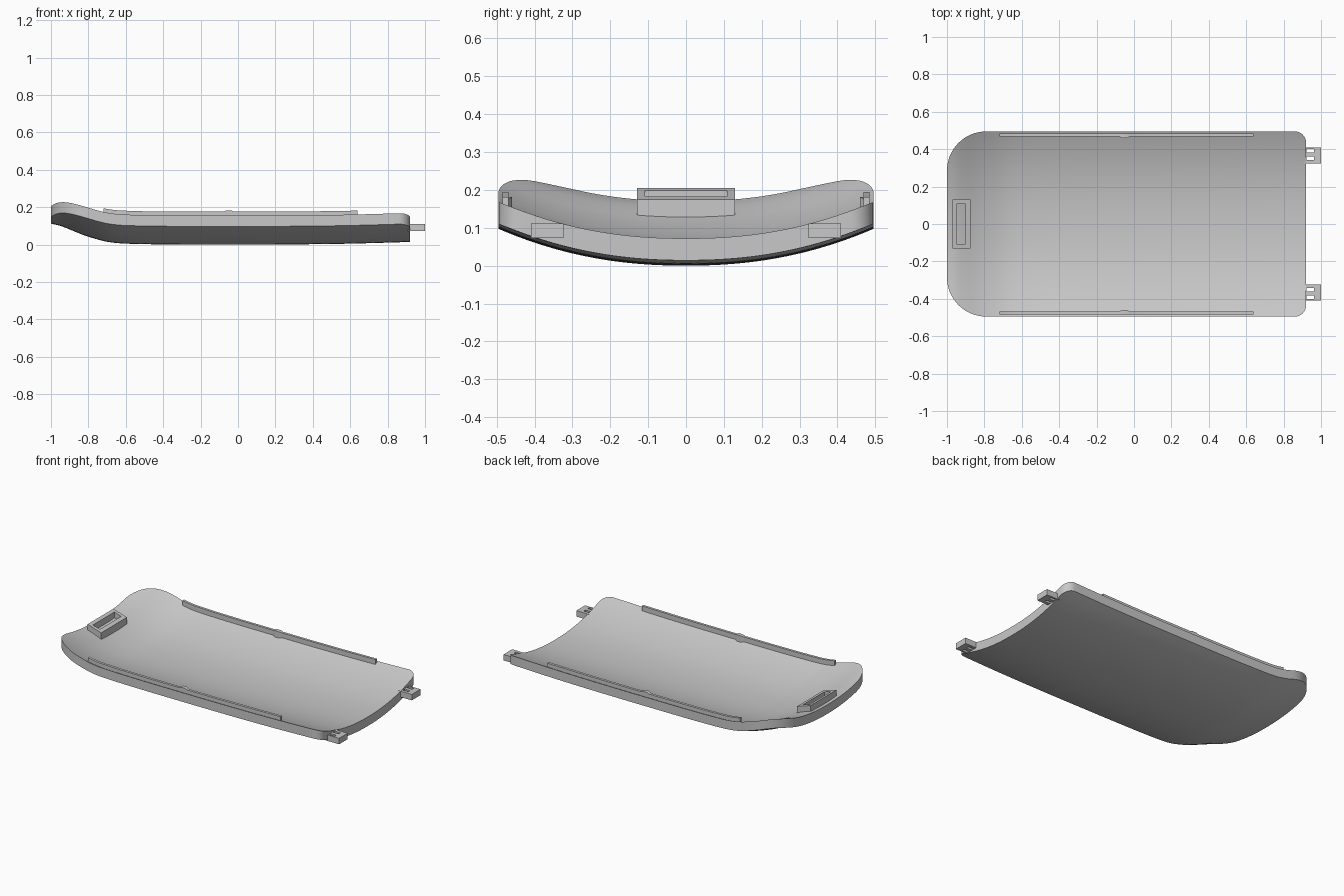
import bpy, bmesh, math

cube = bpy.data.objects.get("Cube")
if cube:
    bpy.data.objects.remove(cube, do_unlink=True)

grey = bpy.data.materials.new("light_grey_plastic")
grey.use_nodes = True
colour = (0.58, 0.58, 0.58, 1)
grey.diffuse_color = colour
grey.node_tree.nodes["Principled BSDF"].inputs["Base Color"].default_value = colour

THICK = 0.058
HALF = 0.495
R_TAIL, R_HINGE = 0.21, 0.06
X0, X1 = -1.0, 0.92

# Lengthwise height of the underside along the centre line
SPINE = [(-1.0, .112), (-.95, .1), (-.9, .081), (-.85, .06), (-.8, .042),
         (-.75, .027), (-.7, .015), (-.62, .006), (-.4, .001), (0, 0),
         (.3, .001), (.6, .005), (.92, .014)]


def spine(x):
    """Smooth cubic through the spine points."""
    n = len(SPINE)
    i = max(k for k in range(n - 1) if SPINE[k][0] <= x or k == 0)

    def slope(k):
        a, b = SPINE[max(k - 1, 0)], SPINE[min(k + 1, n - 1)]
        return (b[1] - a[1]) / (b[0] - a[0])
    (xa, za), (xb, zb) = SPINE[i], SPINE[i + 1]
    h = xb - xa
    t = (x - xa) / h
    return (za * (1 + 2 * t) * (1 - t) ** 2 + zb * t * t * (3 - 2 * t)
            + h * t * (1 - t) * (slope(i) * (1 - t) - slope(i + 1) * t))


def under(x, y):
    return spine(x) + 0.095 * (abs(y) / 0.49) ** 2.2


def over(x, y):
    return under(x, y) + THICK


def half_width(x):
    """Outline with large rounded corners at one end, small at the other."""
    for r, d in ((R_TAIL, X0 + R_TAIL - x), (R_HINGE, x - X1 + R_HINGE)):
        if d > 0:
            return HALF - r + math.sqrt(max(r * r - d * d, 0))
    return HALF


def slab(name, xs, ts, place, bottom, top, holes=()):
    """Solid over a grid of cells, with some cells left open."""
    bm = bmesh.new()
    layers = []
    for height in (bottom, top):
        layers.append([[bm.verts.new((x, place(x, t), height(x, place(x, t))))
                        for t in ts] for x in xs])
    edges = {}
    for i in range(len(xs) - 1):
        for j in range(len(ts) - 1):
            if (i, j) in holes:
                continue
            ring = [(i, j), (i + 1, j), (i + 1, j + 1), (i, j + 1)]
            for layer in layers:
                bm.faces.new([layer[a][b] for a, b in ring])
            for k in range(4):
                key = tuple(sorted((ring[k], ring[(k + 1) % 4])))
                edges[key] = edges.get(key, 0) + 1
    low, high = layers
    for ((a, b), (c, d)), count in edges.items():
        if count == 1:
            bm.faces.new((low[a][b], low[c][d], high[c][d], high[a][b]))
    bmesh.ops.recalc_face_normals(bm, faces=bm.faces)
    mesh = bpy.data.meshes.new(name)
    bm.to_mesh(mesh)
    bm.free()
    mesh.materials.append(grey)
    obj = bpy.data.objects.new(name, mesh)
    bpy.context.collection.objects.link(obj)
    bpy.ops.object.select_all(action='DESELECT')
    obj.select_set(True)
    bpy.context.view_layer.objects.active = obj
    bpy.ops.object.shade_smooth_by_angle()
    return obj


def straight(x, t):
    return t


# Curved cover plate
arc = [math.radians(90 * k / 16) for k in range(17)]
tail = [X0 + R_TAIL * (1 - math.cos(a)) for a in arc]
hinge = [X1 - R_HINGE + R_HINGE * math.sin(a) for a in arc[::2]]
start, end = tail[-1], hinge[0]
middle = [start + (end - start) * k / 40 for k in range(1, 40)]
slab("cover_plate", tail + middle + hinge, [k / 20 - 1 for k in range(41)],
     lambda x, t: t * half_width(x), under, over)

# Raised rails along both long edges, each with a small catch
rail_x = [-.72 + .02 * k for k in range(6)] + [-.5, -.3, -.08, -.065, -.035, -.02, .2, .4, .64]
for label, side in (("back", 1), ("front", -1)):
    def rail_y(x, t, side=side):
        catch = .009 if t == 0 and -.07 < x < -.03 else 0
        return side * (.469 + .016 * t - catch)

    def rail_top(x, y):
        return over(x, math.copysign(.477, y)) + (.034 if -.07 < x < -.03 else .028)
    slab(label + "_rail", rail_x, [0, 1], rail_y,
         lambda x, y: under(x, y) + .03, rail_top)

# Slotted latch block on the raised end
slab("latch_block", [-.97, -.948, -.9, -.875], [-.13, -.108, .108, .13], straight,
     lambda x, y: under(x, y) + .03,
     lambda x, y: .175 + (-.875 - x) * .315, {(1, 1)})

# Hinge tabs with paired slots
for label, side in (("back", 1), ("front", -1)):
    slab(label + "_hinge_tab", [.905, .922, .962, 1.0],
         [side * y for y in (.323, .343, .36, .383, .4, .41)], straight,
         lambda x, y: .073, lambda x, y: .111, {(1, 1), (1, 3)})
